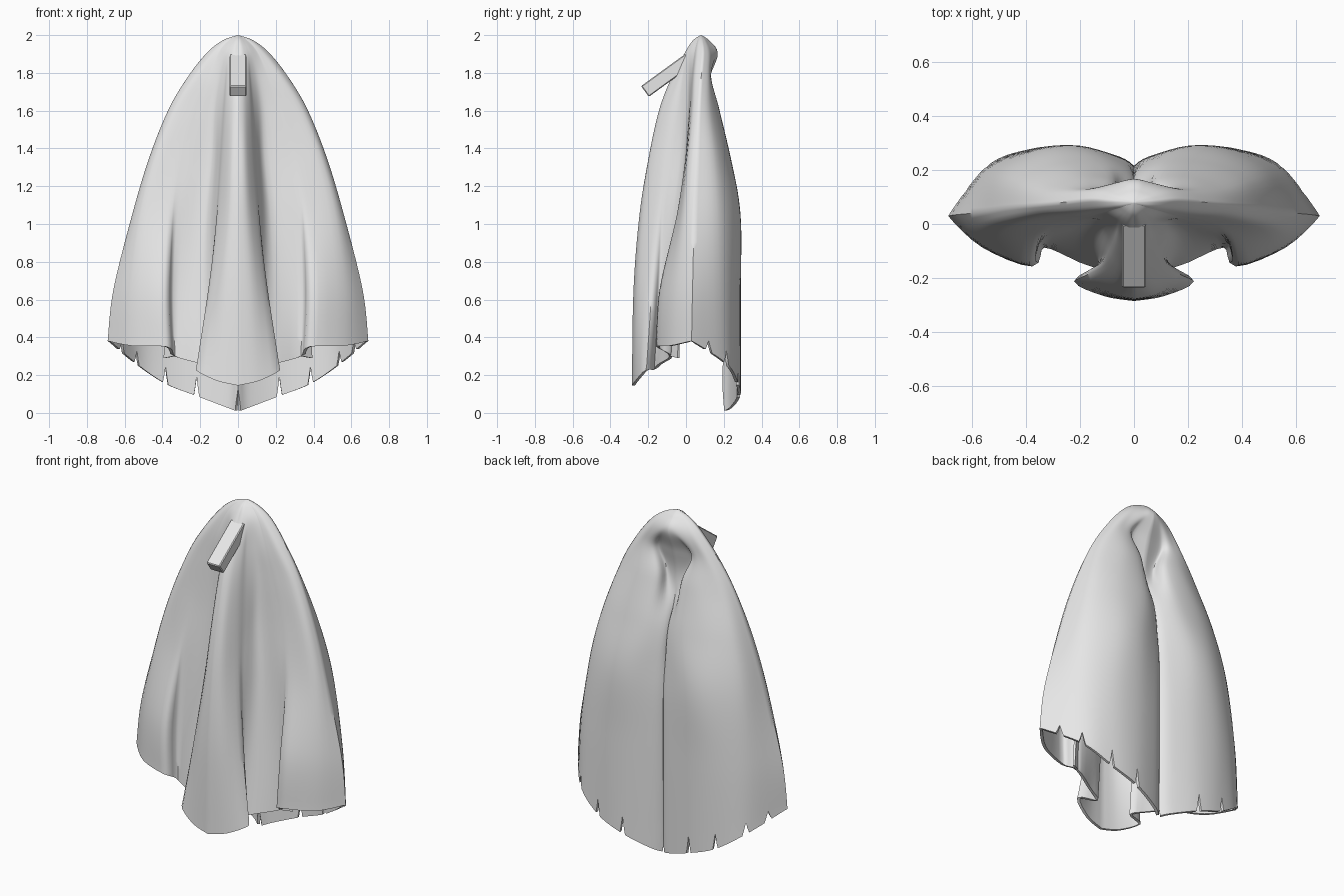
import bpy, bmesh, math
from mathutils import Vector

if "Cube" in bpy.data.objects:
    bpy.data.objects.remove(bpy.data.objects["Cube"])

grey = bpy.data.materials.new("plain_grey")
grey.diffuse_color = (0.8, 0.8, 0.8, 1)
grey.use_nodes = True
grey.node_tree.nodes["Principled BSDF"].inputs["Base Color"].default_value = grey.diffuse_color

HEIGHTS = [1.9, 1.77, 1.6, 1.35, 1.05, 0.65]

# half cross-sections (x, y), centre to side seam, from top to hem
FRONT = [
    [(0, .0), (.02, 0), (.04, .01), (.055, .02), (.07, .03), (.1, .05), (.115, .055), (.14, .065), (.16, .09)],
    [(0, -.07), (.025, -.06), (.05, -.035), (.065, -.01), (.1, .02), (.15, .035), (.18, .04), (.235, .05), (.262, .08)],
    [(0, -.135), (.03, -.12), (.06, -.08), (.08, -.035), (.125, .015), (.2, .025), (.25, .028), (.335, .04), (.362, .07)],
    [(0, -.19), (.035, -.18), (.075, -.12), (.095, -.065), (.14, .0), (.26, .005), (.33, .006), (.435, .018), (.462, .06)],
    [(0, -.238), (.05, -.22), (.1, -.15), (.11, -.11), (.17, -.03), (.32, -.03), (.37, -.04), (.51, -.01), (.552, .045)],
    [(0, -.27), (.08, -.25), (.15, -.18), (.12, -.14), (.19, -.08), (.345, -.06), (.39, -.132), (.56, -.06), (.652, .035)],
    [(0, -.278), (.11, -.26), (.215, -.21), (.12, -.17), (.2, -.135), (.335, -.08), (.38, -.15), (.56, -.08), (.682, .03)],
]
FRONT_HEM = [.145, .17, .225, .23, .26, .3, .35, .355, .38]
BACK = [
    [(0, .16), (.03, .155), (.06, .145), (.1, .13), (.135, .115), (.16, .09)],
    [(0, .115), (.1, .095), (.135, .122), (.18, .125), (.23, .115), (.262, .08)],
    [(0, .085), (.065, .085), (.085, .155), (.2, .168), (.32, .125), (.362, .07)],
    [(0, .125), (.02, .175), (.12, .225), (.28, .218), (.415, .155), (.462, .06)],
    [(0, .195), (.045, .23), (.19, .278), (.34, .265), (.49, .18), (.552, .045)],
    [(0, .205), (.055, .242), (.21, .28), (.38, .27), (.535, .195), (.652, .035)],
    [(0, .2), (.06, .24), (.22, .28), (.385, .27), (.54, .21), (.682, .03)],
]
BACK_HEM = [.008, .03, .09, .155, .26, .38]


def spline(pts, t):
    """Catmull-Rom curve through pts at parameter t."""
    n = len(pts) - 1
    i = min(int(t), n - 1)
    f = t - i
    a, b, c, d = (pts[max(0, min(n, i + k))] for k in (-1, 0, 1, 2))
    return 0.5 * (2 * b + (c - a) * f + (2 * a - 5 * b + 4 * c - d) * f * f
                  + (3 * b - a - 3 * c + d) * f ** 3)


def make_grid(sections, hem):
    rows = [[Vector((x, y, z)) for x, y in s] for s, z in zip(sections, HEIGHTS)]
    rows.append([Vector((x, y, z)) for (x, y), z in zip(sections[-1], hem)])
    # peak above the first section
    top = rows[0]
    for k, z in ((0.48, 1.965), (0, 1.992)):
        rows.insert(0, [Vector((p.x * k, .08 + (p.y - .08) * k, z)) for p in top])
    return rows


def add_strip(bm, rows, u0, u1, nu, gap0=0, gap1=0):
    """Loft a strip and its mirror; gaps open as slits near the hem."""
    T, steps = len(rows) - 1, 8
    for side in (1, -1):
        lattice = []
        for j in range(T * steps + 1):
            t = j / steps
            open_ = max(0, (t - (T - .25)) / .25)
            a, b = u0 + gap0 * open_, u1 - gap1 * open_
            line = []
            for i in range(nu + 1):
                u = a + (b - a) * i / nu
                p = spline([spline(col, t) for col in zip(*rows)], u)
                line.append(bm.verts.new((side * p.x, p.y, p.z)))
            lattice.append(line)
        for r, s in zip(lattice, lattice[1:]):
            for i in range(nu):
                quad = (r[i], r[i + 1], s[i + 1], s[i])
                bm.faces.new(quad if side == 1 else quad[::-1])


def finish(bm, name, thickness=0):
    """Make an object; cloth parts are welded, thickened and smoothed."""
    if thickness:
        bmesh.ops.remove_doubles(bm, verts=bm.verts, dist=0.0004)
        bmesh.ops.dissolve_degenerate(bm, edges=bm.edges, dist=0.0001)
        bmesh.ops.recalc_face_normals(bm, faces=bm.faces)
    mesh = bpy.data.meshes.new(name)
    bm.to_mesh(mesh)
    bm.free()
    ob = bpy.data.objects.new(name, mesh)
    bpy.context.collection.objects.link(ob)
    mesh.materials.append(grey)
    bpy.ops.object.select_all(action='DESELECT')
    ob.select_set(True)
    bpy.context.view_layer.objects.active = ob
    if thickness:
        solid = ob.modifiers.new("thickness", 'SOLIDIFY')
        solid.thickness = thickness
        solid.offset = 0
        bpy.ops.object.modifier_apply(modifier="thickness")
        bpy.ops.object.shade_smooth_by_angle(angle=math.radians(50))
    return ob


# cloak: pleated front sheet and grooved back sheet with a slit hem
bm = bmesh.new()
add_strip(bm, make_grid(FRONT, FRONT_HEM), 0, 8, 32)
back = make_grid(BACK, BACK_HEM)
add_strip(bm, back, 0, 2, 10, .28, .1)
add_strip(bm, back, 2, 3, 5, .08, .09)
add_strip(bm, back, 3, 4, 5, .09, .09)
add_strip(bm, back, 4, 4.5, 3, .09, .08)
add_strip(bm, back, 4.5, 5, 3, .08, 0)
finish(bm, "cloak", 0.016)

# inner pleats: short flaps behind the side panels
bm = bmesh.new()
flap = [[Vector((.335, -.03, .95)), Vector((.36, -.02, .95))],
        [Vector((.342, -.06, .63)), Vector((.38, -.03, .63))],
        [Vector((.337, -.078, .3)), Vector((.39, -.04, .29))]]
add_strip(bm, flap, 0, 1, 4)
finish(bm, "inner_pleats", 0.012)

# clasp: slanted bar at the neck
bm = bmesh.new()
bmesh.ops.create_cube(bm, size=1)
bmesh.ops.scale(bm, vec=(.088, .29, .07), verts=bm.verts)
bmesh.ops.bevel(bm, geom=bm.edges[:], offset=.005, segments=1, affect='EDGES')
clasp = finish(bm, "clasp_bar")
clasp.location = (0, -.10, 1.787)
clasp.rotation_euler.x = math.radians(36)
